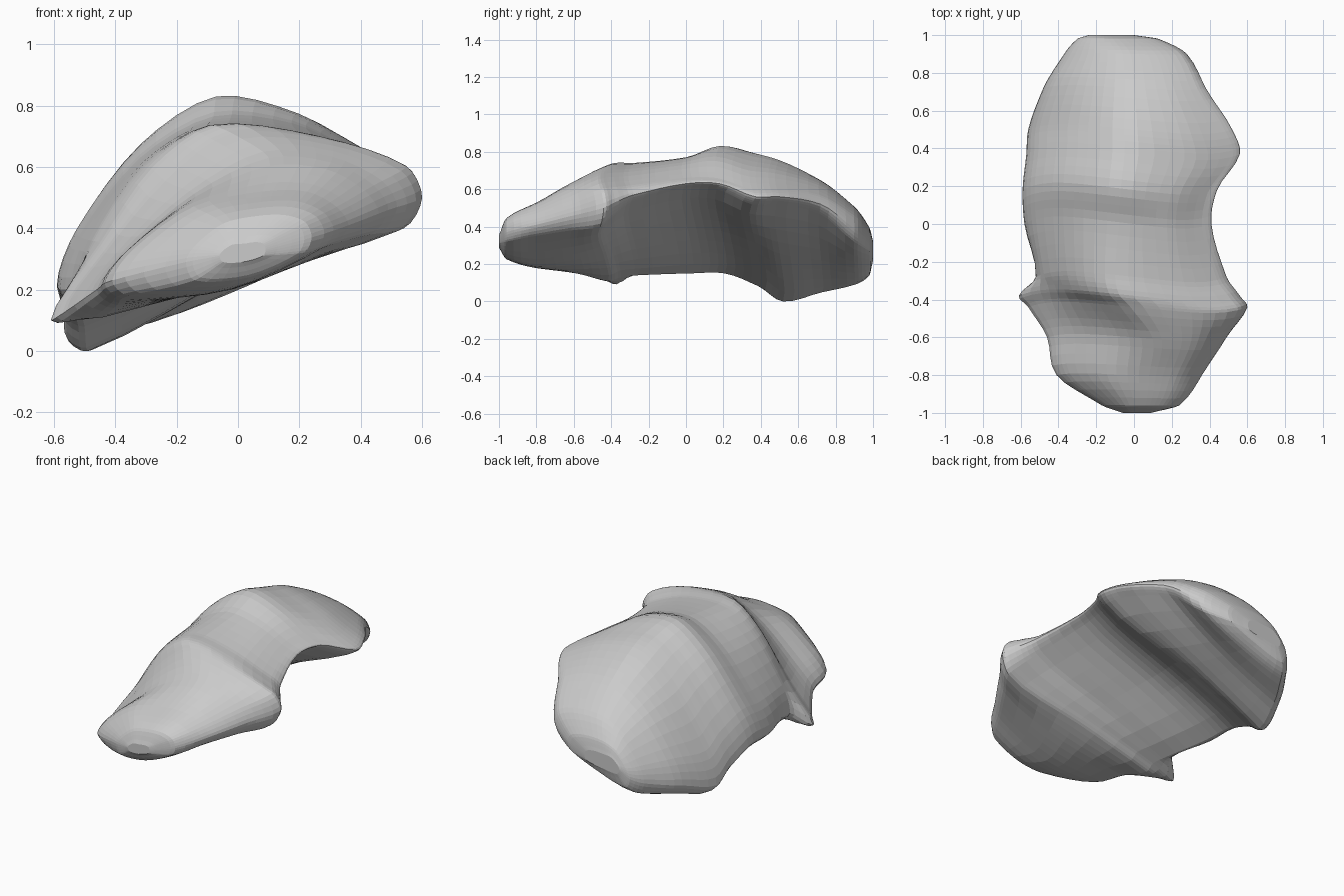
import bpy, bmesh, math
from mathutils import Vector

if "Cube" in bpy.data.objects:
    bpy.data.objects.remove(bpy.data.objects["Cube"])

# Stations along y: y, left tip x, z, half-thickness, crest x, z,
# right tip x, z, half-thickness, underside z at the middle
STATIONS = [
    (-1.00, -.06, .31, .02,  .02, .35, .09, .33, .02, .29),
    (-.96, -.17, .29, .06,  .06, .44, .24, .37, .05, .24),
    (-.80, -.41, .23, .05,  .08, .52, .36, .41, .06, .20),
    (-.60, -.46, .20, .05,  .10, .63, .49, .46, .08, .22),
    (-.44, -.51, .17, .06, -.02, .71, .60, .50, .10, .26),
    (-.38, -.50, .19, .06, -.08, .735, .56, .53, .08, .29),
    (-.28, -.52, .19, .05, -.10, .735, .49, .57, .05, .33),
    (0.00, -.58, .20, .05, -.08, .765, .41, .63, .03, .385),
    (0.18, -.59, .21, .06, -.07, .83, .44, .63, .03, .375),
    (0.37, -.57, .13, .05, -.05, .79, .56, .56, .04, .315),
    (0.50, -.56, .05, .05, -.05, .75, .52, .56, .04, .255),
    (0.72, -.48, .11, .06, -.05, .64, .38, .52, .05, .22),
    (0.90, -.37, .16, .07, -.06, .50, .28, .39, .07, .18),
    (0.98, -.30, .20, .06, -.11, .39, .13, .32, .05, .19),
    (1.00, -.24, .25, .03, -.13, .32, .00, .28, .03, .23),
]
SPIKE = {-.44: Vector((-.05, -.04)), -.38: Vector((-.11, -.09))}


def outline(s, steps=4):
    """Closed smooth cross-section through guide points."""
    y, xl, zl, tl, xt, zt, xr, zr, tr, zb = s
    k = min(1, xr - xl)
    left, crest, right = Vector((xl, zl)), Vector((xt, zt)), Vector((xr, zr))
    # the upper left side is flatter just behind the front lobe
    puff = k * (1 - .6 * math.exp(-((y + .52) / .12) ** 2))
    pts = [
        left + SPIKE.get(y, Vector((0, 0))),
        left.lerp(crest, .22) + Vector((-.05, .05)) * max(puff, .6 * k),
        left.lerp(crest, .62) + Vector((-.05, .08)) * puff,
        crest,
        crest.lerp(right + Vector((0, tr)), .52) + Vector((0, .033)) * k,
        right + Vector((-.05 * k, tr)),
        right,
        right + Vector((-.06 * k, -tr)),
        Vector(((xl + xr) / 2, zb)),
        left + Vector((.07 * k, -tl)),
    ]
    out = []
    n = len(pts)
    for i in range(n):
        a, b, c, d = (pts[(i + j) % n] for j in (-1, 0, 1, 2))
        # chord-limited tangents keep the thin edges tidy
        L = (c - b).length
        m1 = (c - a) * L / max((c - b).length + (b - a).length, 1e-6) * .9
        m2 = (d - b) * L / max((d - c).length + (c - b).length, 1e-6) * .9
        for q in range(steps):
            t = q / steps
            p = (b * (2*t**3 - 3*t**2 + 1) + m1 * (t**3 - 2*t**2 + t)
                 + c * (3*t**2 - 2*t**3) + m2 * (t**3 - t**2))
            out.append(Vector((p.x, y, p.y)))
    return out


def rows_between(sections, steps=4):
    """Smooth interpolation of the sections along y."""
    ys = [s[0] for s in STATIONS]
    last = len(ys) - 1

    def slope(i, j):
        lo, hi = max(i - 1, 0), min(i + 1, last)
        return (sections[hi][j] - sections[lo][j]) / (ys[hi] - ys[lo])

    rows = []
    for i in range(last):
        h = ys[i + 1] - ys[i]
        for q in range(steps):
            t = q / steps
            row = []
            for j in range(len(sections[0])):
                p = (sections[i][j] * (2*t**3 - 3*t**2 + 1)
                     + slope(i, j) * (h * .9 * (t**3 - 2*t**2 + t))
                     + sections[i + 1][j] * (3*t**2 - 2*t**3)
                     + slope(i + 1, j) * (h * .9 * (t**3 - t**2)))
                p.y = ys[i] + h * t
                row.append(p)
            rows.append(row)
    rows.append(sections[-1])
    return rows


# Loft the tilted, arched shell; inner points follow the slanted ridges
rows = rows_between([outline(s) for s in STATIONS])
floor = min(p.z for r in rows for p in r)
for r in rows:
    lo, hi = min(p.x for p in r), max(p.x for p in r)
    for p in r:
        u = (p.x - lo) / (hi - lo) * 2 - 1
        p.y -= .12 * p.x * (1 - p.y ** 2) * (1 - u ** 4)
        p.z -= floor
bm = bmesh.new()
rings = [[bm.verts.new(p) for p in r] for r in rows]
n = len(rings[0])
for r0, r1 in zip(rings, rings[1:]):
    for j in range(n):
        bm.faces.new((r0[j], r0[(j + 1) % n], r1[(j + 1) % n], r1[j]))

# Close both ends with fans
for ring in (rings[0], rings[-1]):
    mid = sum((v.co for v in ring), Vector()) / n
    hub = bm.verts.new(mid)
    for j in range(n):
        bm.faces.new((ring[j], ring[(j + 1) % n], hub))
bmesh.ops.recalc_face_normals(bm, faces=bm.faces)

mesh = bpy.data.meshes.new("rock_shell")
bm.to_mesh(mesh)
bm.free()
obj = bpy.data.objects.new("rock_shell", mesh)
bpy.context.collection.objects.link(obj)
